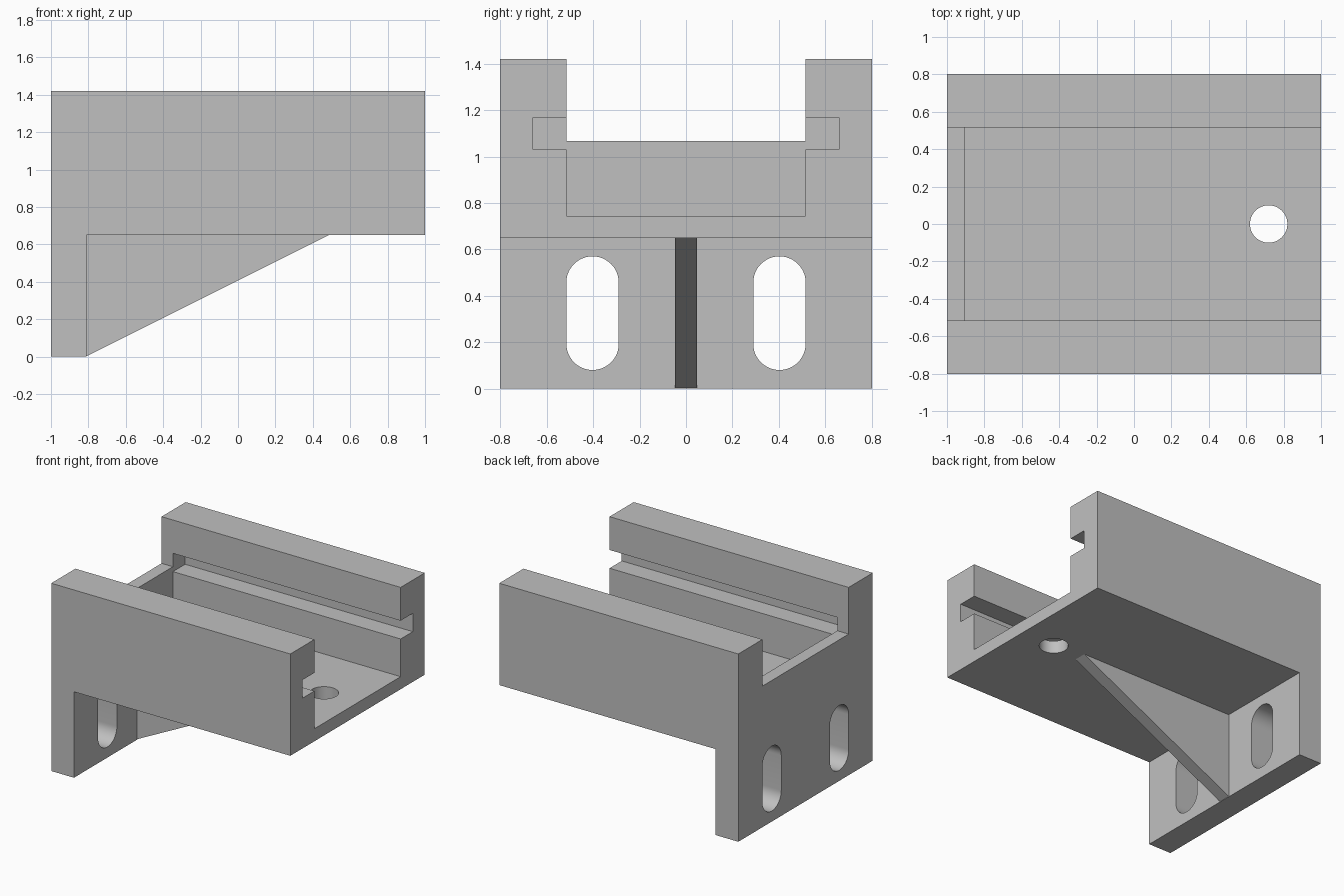
import bpy
import math
from mathutils import Vector

cube = bpy.data.objects.get("Cube")
if cube:
    bpy.data.objects.remove(cube, do_unlink=True)

grey = bpy.data.materials.new("plain grey")
grey.use_nodes = True
colour = (0.53, 0.53, 0.53, 1)
grey.diffuse_color = colour
grey.node_tree.nodes["Principled BSDF"].inputs["Base Color"].default_value = colour

HALF_Y = 0.803      # half width of the body
INNER_Y = 0.515     # half width of the channel
SLOT_Y = 0.66       # half width across the side grooves
PLATE_X = -0.81     # inner face of the mounting plate
FLOOR_Z = 0.65      # underside of the tray
TOP_Z = 1.42


def prism(name, points, start, depth):
    """Extrude a closed ring of 3D points from start along depth."""
    start, depth = Vector(start), Vector(depth)
    n = len(points)
    ring = [Vector(p) + start for p in points]
    verts = ring + [p + depth for p in ring]
    faces = [tuple(reversed(range(n))), tuple(range(n, 2 * n))]
    faces += [(i, (i + 1) % n, n + (i + 1) % n, n + i) for i in range(n)]
    mesh = bpy.data.meshes.new(name)
    mesh.from_pydata(verts, [], faces)
    obj = bpy.data.objects.new(name, mesh)
    bpy.context.collection.objects.link(obj)
    mesh.materials.append(grey)
    # Consistent outward normals
    import bmesh
    bm = bmesh.new()
    bm.from_mesh(mesh)
    bmesh.ops.recalc_face_normals(bm, faces=bm.faces)
    bm.to_mesh(mesh)
    bm.free()
    return obj


def select(obj):
    bpy.ops.object.select_all(action="DESELECT")
    obj.select_set(True)
    bpy.context.view_layer.objects.active = obj


def cut(obj, cutter):
    cutter.hide_render = True
    mod = obj.modifiers.new("cut", "BOOLEAN")
    mod.operation = "DIFFERENCE"
    mod.solver = "EXACT"
    mod.object = cutter
    select(obj)
    bpy.ops.object.modifier_apply(modifier=mod.name)
    bpy.data.objects.remove(cutter, do_unlink=True)


def arc(radius, start, end, steps):
    return [(radius * math.cos(start + (end - start) * i / steps),
             radius * math.sin(start + (end - start) * i / steps))
            for i in range(steps + 1)]


# Bracket body: side profile run across the full width
side = [(-1, 0), (PLATE_X, 0), (PLATE_X, FLOOR_Z), (1, FLOOR_Z), (1, TOP_Z), (-1, TOP_Z)]
body = prism("bracket_body", [(x, 0, z) for x, z in side],
             (0, -HALF_Y, 0), (0, 2 * HALF_Y, 0))

# Channel with a groove in each side wall, open at one end
half = [(INNER_Y, 0.745), (INNER_Y, 1.03), (SLOT_Y, 1.03),
        (SLOT_Y, 1.168), (INNER_Y, 1.168), (INNER_Y, 1.6)]
channel = half + [(-y, z) for y, z in reversed(half)]
cut(body, prism("channel_cutter", [(0, y, z) for y, z in channel],
                (-0.905, 0, 0), (2.2, 0, 0)))

# Low end wall between the two side walls
notch = [(-INNER_Y, 1.067), (INNER_Y, 1.067), (INNER_Y, 1.6), (-INNER_Y, 1.6)]
cut(body, prism("notch_cutter", [(0, y, z) for y, z in notch],
                (-1.2, 0, 0), (0.4, 0, 0)))

# Round hole through the tray floor
circle = arc(0.1, 0, 2 * math.pi, 48)[:-1]
cut(body, prism("hole_cutter", [(x, y, 0) for x, y in circle],
                (0.72, 0, 0.5), (0, 0, 0.4)))

# Two upright mounting slots in the plate
R = 0.113
rise = 0.132
oblong = [(y, z + rise) for y, z in arc(R, 0, math.pi, 24)]
oblong += [(y, z - rise) for y, z in arc(R, math.pi, 2 * math.pi, 24)]
for sign in (-1, 1):
    cut(body, prism("slot_cutter", [(0, y, z) for y, z in oblong],
                    (-1.2, sign * 0.403, 0.325), (0.6, 0, 0)))

# Triangular stiffening rib under the tray
rib = prism("support_rib",
            [(PLATE_X, 0, 0.003), (0.485, 0, FLOOR_Z), (PLATE_X, 0, FLOOR_Z)],
            (0, -0.047, 0), (0, 0.094, 0))

for obj in (body, rib):
    select(obj)
    bpy.ops.object.shade_smooth_by_angle(angle=math.radians(30))
